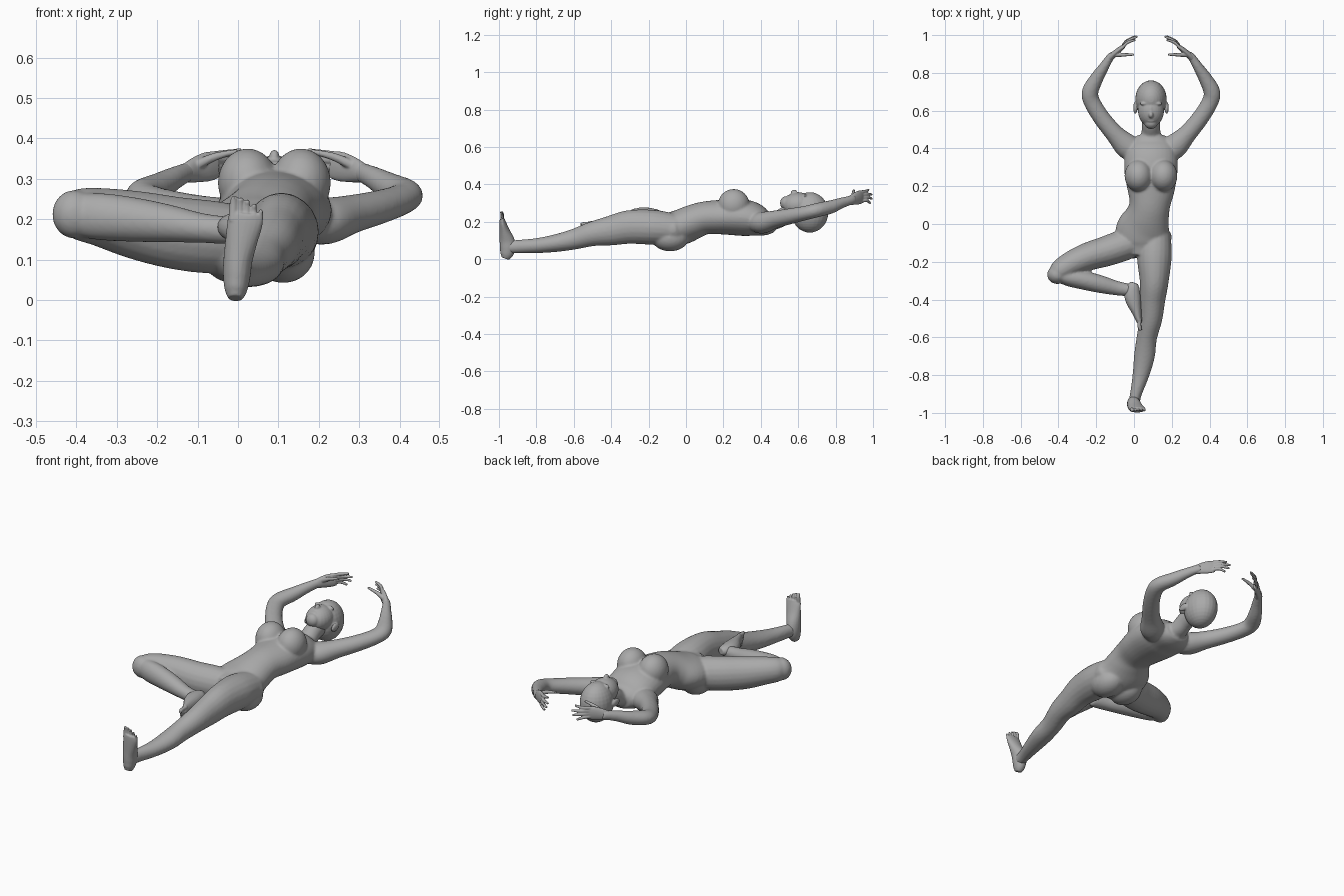
import bpy, bmesh, math
from mathutils import Vector

MID = 0.09  # x of the upper body's symmetry plane
skin = bpy.data.materials.new("grey skin")
skin.diffuse_color = (0.4, 0.4, 0.4, 1)


def tube(bm, keys, up=(0, 0, 1), sides=20, steps=5):
    """Closed loft through (x, y, z, half width, half depth) keys, smoothly interpolated."""
    k = [Vector(p) for p in keys]
    pts = []
    for i in range(len(k) - 1):
        a, b, c, d = k[max(i - 1, 0)], k[i], k[i + 1], k[min(i + 2, len(k) - 1)]
        for s in range(steps):
            t = s / steps
            pts.append(b + (c - a) * 0.5 * t + (a - 2.5 * b + 2 * c - 0.5 * d) * t * t
                       + (1.5 * b - 1.5 * c + 0.5 * d - 0.5 * a) * t ** 3)
    pts.append(k[-1])
    rings = []
    for i, p in enumerate(pts):
        tan = (pts[min(i + 1, len(pts) - 1)] - pts[max(i - 1, 0)])[:3]
        tan = Vector(tan).normalized()
        side = tan.cross(Vector(up)).normalized()
        top = side.cross(tan)
        c = Vector(p[:3])
        rings.append([bm.verts.new(c + side * p[3] * math.cos(q) + top * p[4] * math.sin(q))
                      for q in (2 * math.pi * j / sides for j in range(sides))])
    for r, s in zip(rings, rings[1:]):
        for j in range(sides):
            n = (j + 1) % sides
            bm.faces.new((r[j], r[n], s[n], s[j]))
    bm.faces.new(rings[0][::-1])
    bm.faces.new(rings[-1])


def ball(bm, c, r):
    vs = bmesh.ops.create_uvsphere(bm, u_segments=24, v_segments=16, radius=1)["verts"]
    for v in vs:
        v.co = Vector([c[i] + v.co[i] * r[i] for i in range(3)])


def finish(name, bm, voxel, smooth):
    """Fuse the overlapping volumes into one smooth skin."""
    bmesh.ops.recalc_face_normals(bm, faces=bm.faces)
    me = bpy.data.meshes.new(name)
    bm.to_mesh(me)
    bm.free()
    me.materials.append(skin)
    for p in me.polygons:
        p.use_smooth = True
    ob = bpy.data.objects.new(name, me)
    bpy.context.collection.objects.link(ob)
    m = ob.modifiers.new("fuse", 'REMESH')
    m.mode, m.voxel_size, m.use_smooth_shade = 'VOXEL', voxel, True
    m = ob.modifiers.new("soften", 'SMOOTH')
    m.factor, m.iterations = 0.5, smooth


# ---- body: torso, arms and legs
bm = bmesh.new()
tube(bm, [(0.05, -0.17, 0.16, 0.09, 0.07), (0.05, -0.10, 0.155, 0.145, 0.09),
          (0.05, -0.03, 0.17, 0.145, 0.095), (0.07, 0.04, 0.20, 0.118, 0.092),
          (0.083, 0.10, 0.22, 0.108, 0.088), (MID, 0.18, 0.225, 0.125, 0.092),
          (MID, 0.27, 0.225, 0.14, 0.098), (MID, 0.35, 0.215, 0.14, 0.093),
          (MID, 0.42, 0.195, 0.125, 0.07), (MID, 0.47, 0.195, 0.07, 0.05)], sides=32)
for s in (-1, 1):
    ball(bm, (MID + s * 0.066, 0.255, 0.29), (0.074, 0.085, 0.085))    # bust
    ball(bm, (0.05 + s * 0.062, -0.085, 0.115), (0.078, 0.10, 0.073))  # seat
    # arm, raised in an arc beside the head
    tube(bm, [(MID + s * x, y, z, w, d) for x, y, z, w, d in [
        (0.07, 0.37, 0.195, 0.05, 0.05), (0.125, 0.41, 0.195, 0.066, 0.058),
        (0.19, 0.475, 0.212, 0.05, 0.048), (0.26, 0.56, 0.23, 0.045, 0.042),
        (0.312, 0.645, 0.248, 0.044, 0.038), (0.322, 0.70, 0.262, 0.044, 0.038),
        (0.288, 0.77, 0.278, 0.036, 0.036), (0.25, 0.83, 0.30, 0.027, 0.029),
        (0.218, 0.88, 0.315, 0.021, 0.025), (0.20, 0.90, 0.32, 0.018, 0.025)]])
# straight leg
tube(bm, [(0.115, -0.05, 0.16, 0.08, 0.08), (0.108, -0.17, 0.17, 0.092, 0.093),
          (0.107, -0.30, 0.172, 0.077, 0.09), (0.098, -0.40, 0.153, 0.068, 0.08),
          (0.09, -0.50, 0.135, 0.06, 0.066), (0.068, -0.60, 0.106, 0.054, 0.055),
          (0.055, -0.70, 0.085, 0.055, 0.047), (0.036, -0.80, 0.072, 0.044, 0.04),
          (0.01, -0.90, 0.067, 0.031, 0.036), (0.0, -0.95, 0.065, 0.03, 0.034)])
# folded leg: thigh out to the knee, shin back to the other thigh
tube(bm, [(0.03, -0.09, 0.15, 0.07, 0.08), (-0.06, -0.115, 0.155, 0.082, 0.09),
          (-0.15, -0.145, 0.165, 0.08, 0.09), (-0.25, -0.175, 0.185, 0.074, 0.085),
          (-0.34, -0.215, 0.205, 0.066, 0.073), (-0.40, -0.255, 0.213, 0.056, 0.062),
          (-0.425, -0.275, 0.215, 0.03, 0.04)])
ball(bm, (-0.405, -0.268, 0.212), (0.055, 0.05, 0.06))
tube(bm, [(-0.41, -0.27, 0.21, 0.03, 0.05), (-0.35, -0.282, 0.207, 0.046, 0.058),
          (-0.27, -0.297, 0.2, 0.05, 0.056), (-0.18, -0.318, 0.19, 0.047, 0.048),
          (-0.09, -0.34, 0.178, 0.038, 0.037), (-0.02, -0.35, 0.172, 0.033, 0.034),
          (0.005, -0.35, 0.172, 0.028, 0.03)])
# neck
tube(bm, [(MID, 0.42, 0.19, 0.07, 0.045), (MID, 0.48, 0.205, 0.052, 0.045),
          (MID, 0.54, 0.235, 0.047, 0.05), (MID, 0.62, 0.25, 0.045, 0.05)])
finish("body", bm, 0.007, 5)

# ---- head, face turned up
bm = bmesh.new()
ball(bm, (MID, 0.662, 0.25), (0.083, 0.099, 0.108))
ball(bm, (MID, 0.60, 0.29), (0.069, 0.085, 0.066))
ball(bm, (MID, 0.535, 0.30), (0.036, 0.032, 0.036))
ball(bm, (MID, 0.578, 0.352), (0.013, 0.018, 0.02))       # nose tip
ball(bm, (MID, 0.60, 0.345), (0.008, 0.034, 0.014))       # nose bridge
ball(bm, (MID, 0.547, 0.334), (0.022, 0.008, 0.009))      # lips
for s in (-1, 1):
    ball(bm, (MID + s * 0.033, 0.637, 0.338), (0.026, 0.009, 0.012))  # brow
    ball(bm, (MID + s * 0.03, 0.617, 0.333), (0.015, 0.008, 0.01))    # eye
    ball(bm, (MID + s * 0.083, 0.615, 0.25), (0.011, 0.032, 0.02))    # ear
finish("head", bm, 0.004, 3)

# ---- hands: palm, four fingers and a thumb
for s, name in ((1, "left_hand"), (-1, "right_hand")):
    bm = bmesh.new()
    path = lambda pts: [(MID + s * p[0],) + p[1:] for p in pts]
    tube(bm, path([(0.22, 0.875, 0.313, 0.019, 0.024), (0.195, 0.90, 0.322, 0.016, 0.032),
                   (0.165, 0.925, 0.33, 0.014, 0.037), (0.142, 0.943, 0.334, 0.01, 0.034)]))
    for i in range(4):
        z = 0.359 - i * 0.0165
        tx, ty = (0.082, 0.072, 0.08, 0.1)[i], (0.975, 0.993, 0.995, 0.985)[i]
        tube(bm, path([(0.155, 0.93, z, 0.009, 0.009),
                       ((0.155 + tx) / 2 + 0.006, (0.93 + ty) / 2 + 0.008, z + 0.004, 0.0085, 0.0085),
                       (tx, ty, z + 0.011 - i * 0.007, 0.006, 0.006)]), sides=10)
    tube(bm, path([(0.19, 0.895, 0.335, 0.013, 0.013), (0.145, 0.896, 0.355, 0.01, 0.01),
                   (0.09, 0.897, 0.368, 0.006, 0.006)]), sides=10)
    finish(name, bm, 0.0035, 2)


# ---- feet: one shape placed by a mapping (sole at y = -1, toes towards +z)
def foot(name, place, up):
    bm = bmesh.new()
    path = lambda pts: [tuple(place(*p[:3])) + p[3:] for p in pts]
    tube(bm, path([(-0.006, -0.968, 0.004, 0.018, 0.02), (-0.005, -0.96, 0.025, 0.028, 0.034),
                   (-0.003, -0.953, 0.06, 0.034, 0.042), (0.0, -0.957, 0.10, 0.036, 0.04),
                   (0.009, -0.97, 0.15, 0.04, 0.028), (0.018, -0.98, 0.195, 0.044, 0.018),
                   (0.02, -0.983, 0.215, 0.038, 0.013)]), up)
    for i in range(5):
        r = 0.0105 if i == 0 else 0.0075
        x, top = -0.013 + i * 0.0165, 0.255 - 0.002 * i * i
        tube(bm, path([(x, -0.984, 0.195, r, r), (x + 0.002, -0.982, top - 0.02, r, r),
                       (x + 0.004, -0.988, top, r * 0.7, r * 0.7)]), up, sides=10)
    finish(name, bm, 0.0035, 2)


foot("straight_leg_foot", lambda x, y, z: (x, y, z), (0, 1, 0))
foot("folded_leg_foot", lambda x, y, z: (-0.96 - y + (z - 0.1) * 0.05, -0.308 - z, 0.178 - x), (1, 0, 0))
